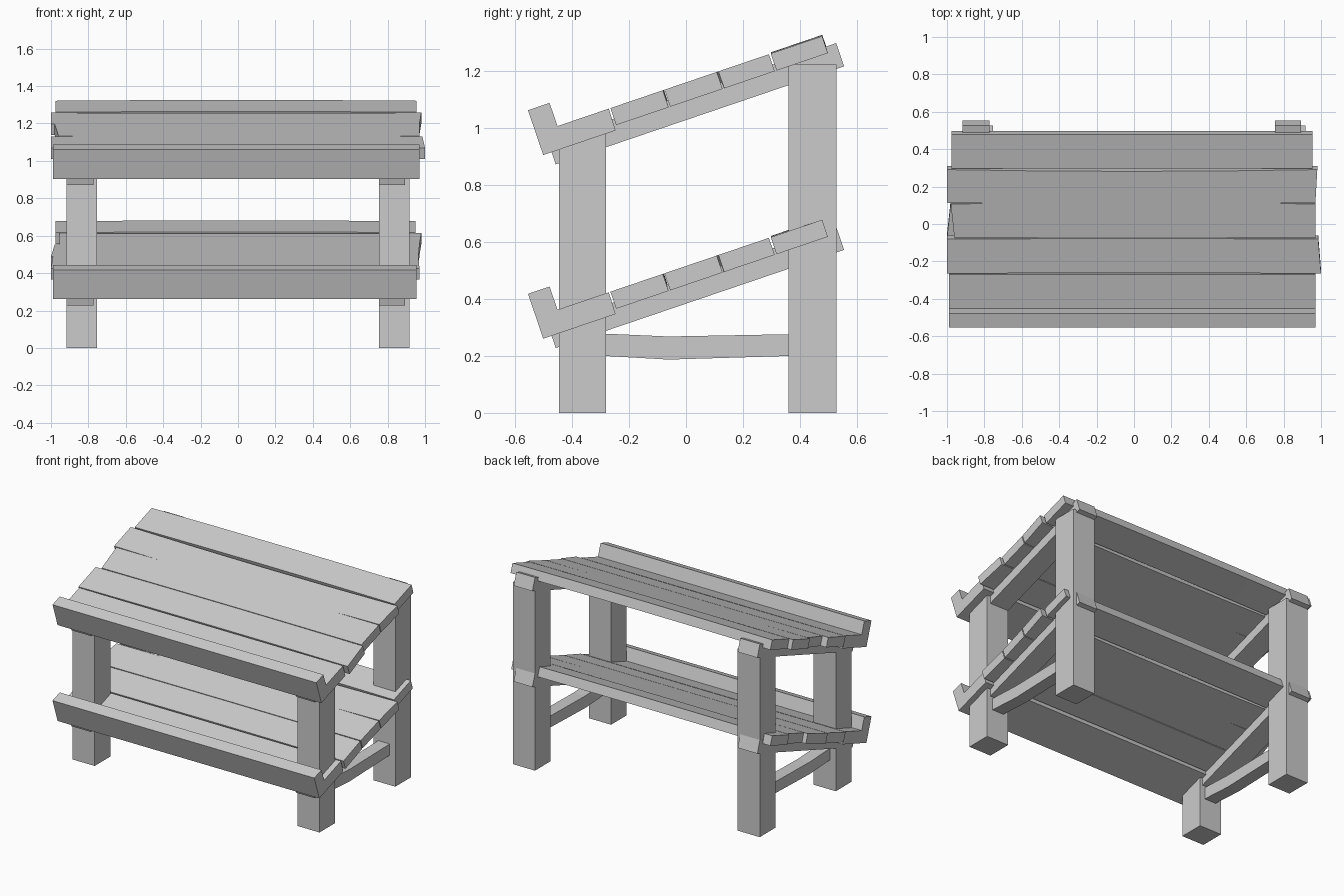
import bpy, bmesh
from mathutils import Vector

cube = bpy.data.objects.get("Cube")
if cube:
    bpy.data.objects.remove(cube)

wood = bpy.data.materials.new("plain_grey")
GREY = (0.6, 0.6, 0.6, 1)
wood.diffuse_color = GREY
wood.use_nodes = True
wood.node_tree.nodes["Principled BSDF"].inputs["Base Color"].default_value = GREY

# Shelf slope: directions along and square to the boards
ALONG = Vector((0, 0.947, 0.322))
UP = Vector((0, -0.322, 0.947))
SHELF_DROP = 0.644


def loft(name, sections):
    """Join matching cross-sections into one closed flat-faced solid."""
    bm = bmesh.new()
    rings = [[bm.verts.new(p) for p in sec] for sec in sections]
    for a, b in zip(rings, rings[1:]):
        for i in range(len(a)):
            j = (i + 1) % len(a)
            bm.faces.new((a[i], a[j], b[j], b[i]))
    bm.faces.new(rings[0])
    bm.faces.new(rings[-1])
    bmesh.ops.recalc_face_normals(bm, faces=bm.faces)
    mesh = bpy.data.meshes.new(name)
    bm.to_mesh(mesh)
    bm.free()
    mesh.materials.append(wood)
    obj = bpy.data.objects.new(name, mesh)
    bpy.context.collection.objects.link(obj)
    return obj


def box(name, x, y, z):
    loft(name, [[(x[0], y[0], h), (x[1], y[0], h), (x[1], y[1], h), (x[0], y[1], h)]
                for h in z])


def board(name, profile, left, right, drop, bow=0.0, crown=0.0):
    """Sloped board; left and right give the end x at its front and back edges."""
    origin = Vector((0, -0.268, 1.068 - drop))
    lo = min(s for s, h in profile)
    span = max(s for s, h in profile) - lo
    sections = []
    for k in (0, 0.25, 0.5, 0.75, 1):
        bend = 4 * k * (1 - k)
        sec = []
        for s, h in profile:
            f = (s - lo) / span
            x0 = left[0] + (left[1] - left[0]) * f
            x1 = right[0] + (right[1] - right[0]) * f
            p = origin + ALONG * (s + bow * bend) + UP * (h + crown * bend)
            p.x = x0 + (x1 - x0) * k
            sec.append(p)
        sections.append(sec)
    loft(name, sections)


def rect(s0, s1, h0, h1):
    return [(s0, h0), (s1, h0), (s1, h1), (s0, h1)]


# Front board with raised lip, one L-shaped piece
LIP = [(-0.273, -0.08), (-0.005, -0.08), (-0.003, 0), (-0.193, 0), (-0.193, 0.086), (-0.273, 0.086)]

# Slats: front edge, back edge, bow
SLATS = [(0.003, 0.197, 0.004), (0.203, 0.397, 0.002), (0.403, 0.590, -0.010), (0.597, 0.787, 0.002)]

# End positions of the lip board and slats: left front/back, right front/back
UPPER_ENDS = [((-0.99, -0.99), (0.97, 0.97)), ((-1.0, -1.0), (1.0, 0.985)),
              ((-0.96, -0.98), (0.97, 0.97)), ((-1.0, -1.0), (0.97, 0.98)),
              ((-0.975, -0.975), (0.955, 0.955))]
LOWER_ENDS = [((-0.99, -0.99), (0.955, 0.955)), ((-1.0, -0.99), (0.97, 0.965)),
              ((-1.0, -0.98), (0.965, 0.97)), ((-0.955, -0.955), (0.97, 0.98)),
              ((-0.975, -0.975), (0.95, 0.95))]

for level, drop, ends in (("upper", 0, UPPER_ENDS), ("lower", SHELF_DROP, LOWER_ENDS)):
    board(level + "_lip_board", LIP, *ends[0], drop)
    for i, (s0, s1, bow) in enumerate(SLATS):
        board(f"{level}_slat_{i + 1}", rect(s0, s1, -0.063, 0), *ends[i + 1],
              drop, bow, 0.004 if i == 3 else 0)
    # Sloped bearers carrying the slats
    for side, x0, x1 in (("left", 0.753, 0.892), ("right", -0.918, -0.772)):
        board(f"{level}_bearer_{side}", rect(-0.242, 0.826, -0.125, -0.039),
              (x0, x0), (x1, x1), drop)

# Legs and low side stretchers
for side, sx in (("left", 1), ("right", -1)):
    xs = (sx * 0.753, sx * 0.917)
    box("front_leg_" + side, xs, (-0.445, -0.28), (0, 0.98))
    box("back_leg_" + side, xs, (0.36, 0.527), (0, 1.222))
    a, b = sx * 0.79, sx * 0.875
    loft("stretcher_" + side,
         [[(a, y, lo), (b, y, lo), (b, y, hi), (a, y, hi)]
          for y, lo, hi in ((-0.29, 0.2, 0.278), (-0.06, 0.187, 0.268), (0.37, 0.2, 0.276))])
